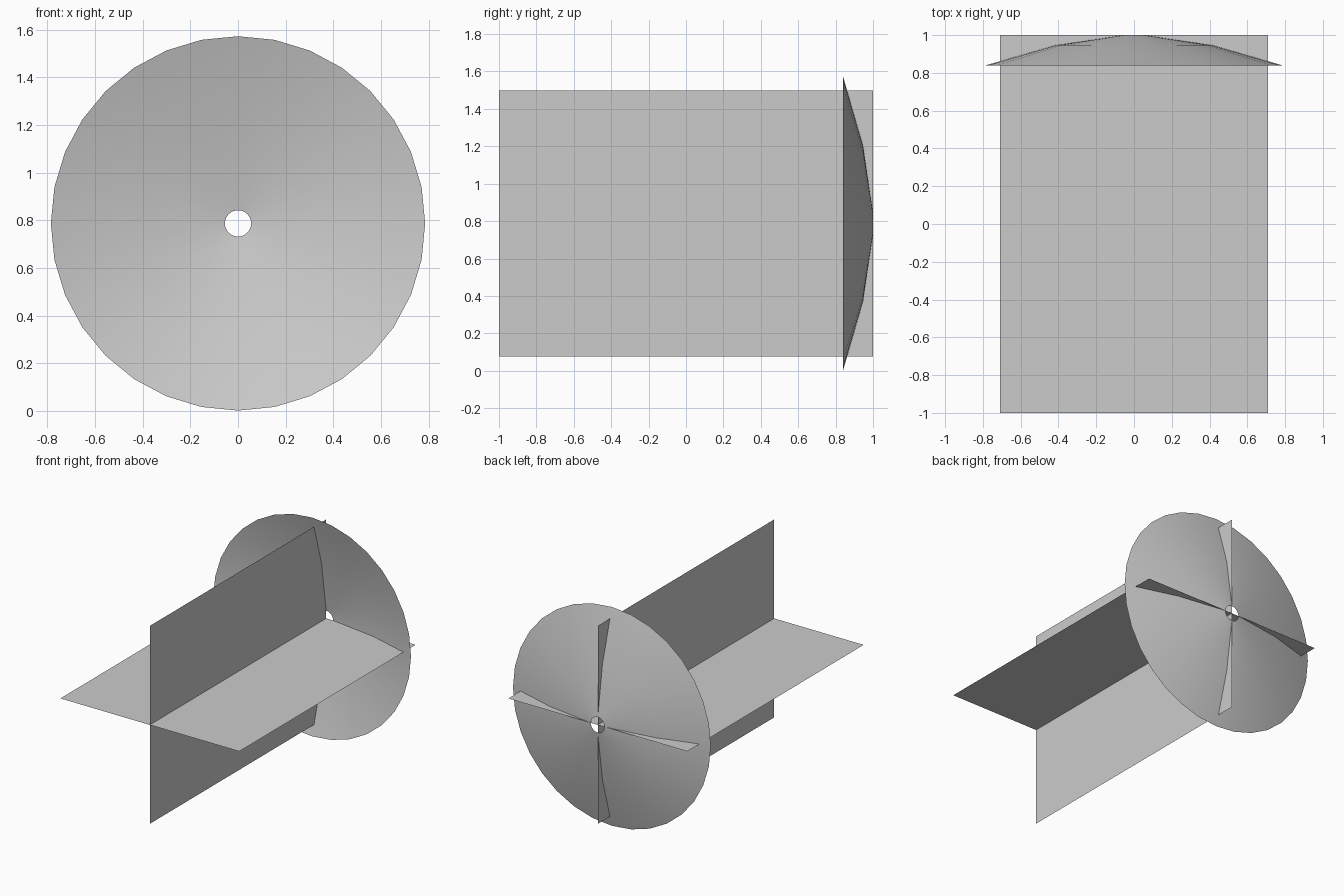
import bpy, math

if "Cube" in bpy.data.objects:
    bpy.data.objects.remove(bpy.data.objects["Cube"])

CZ = 0.787      # height of the central axis
HALF = 0.71     # half width of the crossed sheets


def add_mesh(name, verts, faces):
    mesh = bpy.data.meshes.new(name)
    mesh.from_pydata(verts, [], faces)
    mesh.update()
    obj = bpy.data.objects.new(name, mesh)
    bpy.context.collection.objects.link(obj)
    return obj


# Two crossed flat sheets running along the y axis
for name, dx, dz in (("horizontal_sheet", HALF, 0), ("vertical_sheet", 0, HALF)):
    add_mesh(name,
             [(-dx, -1, CZ - dz), (dx, -1, CZ - dz), (dx, 1, CZ + dz), (-dx, 1, CZ + dz)]
             if dx else
             [(0, -1, CZ - dz), (0, 1, CZ - dz), (0, 1, CZ + dz), (0, -1, CZ + dz)],
             [(0, 1, 2, 3)])

# Shallow dish with a small central hole: (radius, y) rings swept round the axis
SIDES = 32
rings = [(0.055, 1.0), (0.415, 0.947), (0.785, 0.84)]
verts = [(r * math.sin(2 * math.pi * i / SIDES), y, CZ + r * math.cos(2 * math.pi * i / SIDES))
         for r, y in rings for i in range(SIDES)]
faces = [(k * SIDES + i, k * SIDES + (i + 1) % SIDES,
          (k + 1) * SIDES + (i + 1) % SIDES, (k + 1) * SIDES + i)
         for k in range(len(rings) - 1) for i in range(SIDES)]
dish = add_mesh("dish", verts, faces)
dish.data.polygons.foreach_set("use_smooth", [True] * len(faces))
